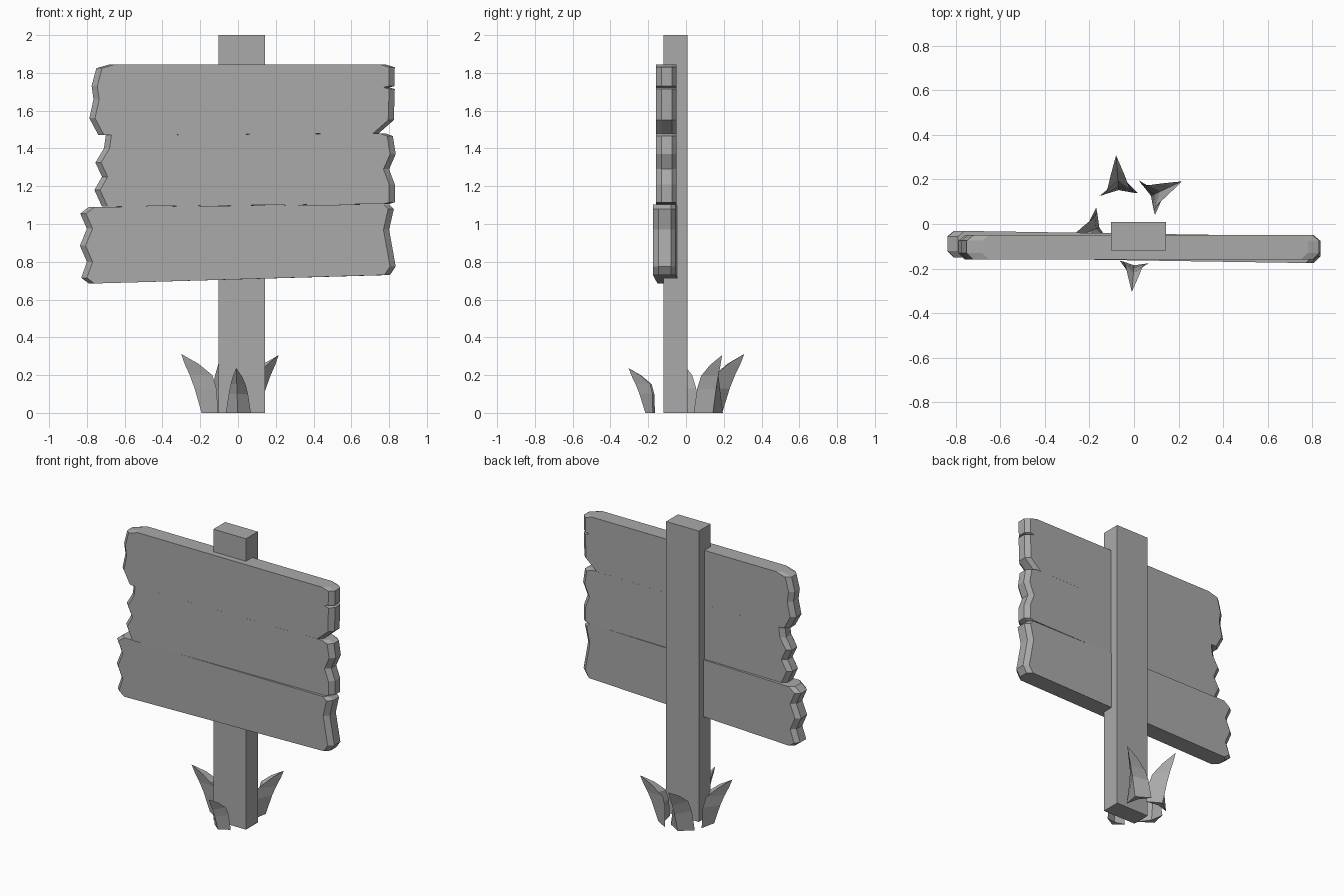
import bpy, bmesh, math
from mathutils import Matrix, Vector

if "Cube" in bpy.data.objects:
    bpy.data.objects.remove(bpy.data.objects["Cube"])

grey = bpy.data.materials.new("plain grey")
grey.diffuse_color = (0.4, 0.4, 0.4, 1)
grey.use_nodes = True
grey.node_tree.nodes["Principled BSDF"].inputs["Base Color"].default_value = grey.diffuse_color


def finish(name, bm):
    bmesh.ops.recalc_face_normals(bm, faces=bm.faces)
    me = bpy.data.meshes.new(name)
    bm.to_mesh(me)
    bm.free()
    me.materials.append(grey)
    ob = bpy.data.objects.new(name, me)
    bpy.context.collection.objects.link(ob)
    return ob


def loft(bm, rings):
    for a, b in zip(rings, rings[1:]):
        n = len(a)
        for i in range(n):
            j = (i + 1) % n
            bm.faces.new((a[i], a[j], b[j], b[i]))


# Plank: ragged outline in x/z, with both broken ends chamfered front and back
def plank(name, left, right, y0, y1, yaw=0.0):
    bm = bmesh.new()
    outline = left + right[::-1]
    rings = []
    for y, inset in ((y0, 0.03), (y0 + 0.03, 0), (y1 - 0.025, 0), (y1, 0.03)):
        rings.append([bm.verts.new((x - math.copysign(inset, x), y + yaw * x, z))
                      for x, z in outline])
    loft(bm, rings)
    bm.faces.new(rings[0])
    bm.faces.new(rings[-1][::-1])
    return finish(name, bm)


plank("top_plank",
      [(-.68, 1.845), (-.75, 1.825), (-.775, 1.73), (-.765, 1.66), (-.787, 1.56),
       (-.74, 1.472), (-.70, 1.47)],
      [(.78, 1.845), (.83, 1.83), (.828, 1.73), (.80, 1.723), (.83, 1.715),
       (.825, 1.55), (.745, 1.48)],
      -.16, -.05)
plank("middle_plank",
      [(-.70, 1.47), (-.71, 1.40), (-.755, 1.325), (-.72, 1.25), (-.76, 1.18),
       (-.72, 1.092)],
      [(.78, 1.48), (.82, 1.465), (.835, 1.37), (.80, 1.29), (.83, 1.21),
       (.83, 1.115), (.80, 1.106)],
      -.16, -.05)
plank("bottom_plank",
      [(-.79, 1.09), (-.835, 1.055), (-.80, .975), (-.837, .885), (-.80, .80),
       (-.83, .715), (-.79, .685)],
      [(.80, 1.104), (.825, 1.08), (.80, .97), (.835, .775), (.805, .73)],
      -.163, -.043, -.015)

# Post
bm = bmesh.new()
bmesh.ops.create_cube(bm, size=1)
for v in bm.verts:
    v.co = Vector((.02 + v.co.x * .248, -.055 + v.co.y * .128, 1 + v.co.z * 2))
finish("post", bm)


# Grass tuft: crescent section (wings, ridge, inner crease) bending out to a tip
def blade(name, x, y, angle, scale):
    bm = bmesh.new()
    rings = []
    for z, half, wing, ridge, inner in ((0, .087, 0, .06, .02), (.13, .068, .003, .10, .035),
                                        (.20, .052, .02, .128, .065), (.26, .03, .09, .157, .12)):
        rings.append([bm.verts.new(p) for p in
                      ((wing, -half, z), (ridge, 0, z), (wing, half, z), (inner, 0, z))])
    loft(bm, rings)
    bm.faces.new(rings[0])
    tip = bm.verts.new((.177, 0, .312))
    top = rings[-1]
    for i in range(4):
        bm.faces.new((top[i], top[(i + 1) % 4], tip))
    bm.transform(Matrix.Translation((x, y, 0)) @ Matrix.Rotation(math.radians(angle), 4, 'Z')
                 @ Matrix.Scale(scale, 4))
    finish(name, bm)


blade("front_grass", .002, -.17, -95, .76)
blade("left_grass", -.137, -.008, 202, 1)
blade("back_grass", -.068, .132, 94, 1)
blade("right_grass", .058, .118, 25, .98)
